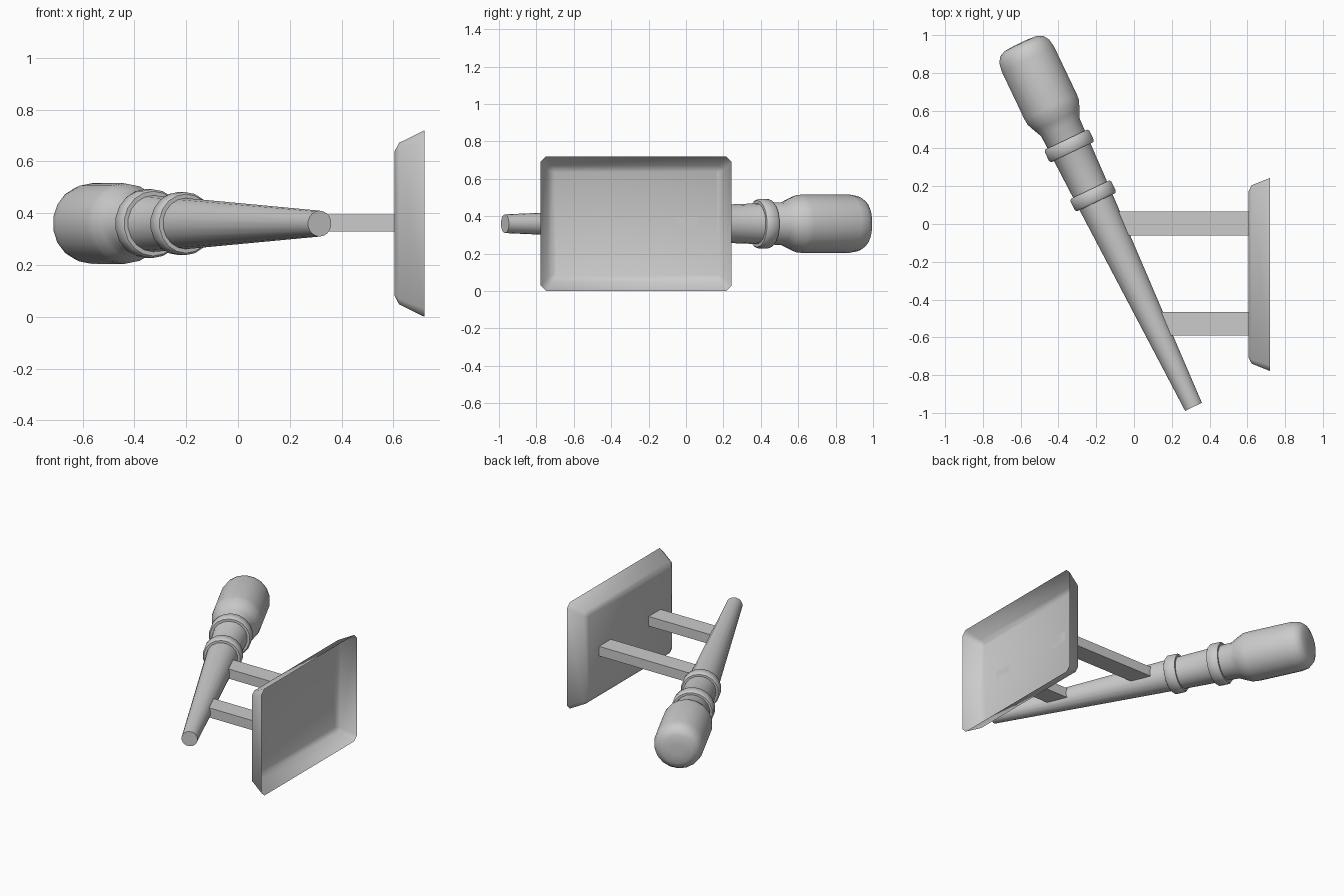
import bpy, bmesh, math
from mathutils import Vector, Matrix

if "Cube" in bpy.data.objects:
    bpy.data.objects.remove(bpy.data.objects["Cube"])

# Torch axis: lies in the horizontal plane at z = 0.36
BASE = Vector((0.315, -0.968, 0.36))
AXIS = Vector((-0.43, 0.903, 0)).normalized()
PLACE = Matrix.Translation(BASE) @ AXIS.to_track_quat('Z', 'X').to_matrix().to_4x4()


def finish(name, bm, angle=None):
    mesh = bpy.data.meshes.new(name)
    bm.to_mesh(mesh)
    bm.free()
    obj = bpy.data.objects.new(name, mesh)
    bpy.context.collection.objects.link(obj)
    if angle:
        bpy.ops.object.select_all(action='DESELECT')
        obj.select_set(True)
        bpy.context.view_layer.objects.active = obj
        bpy.ops.object.shade_smooth_by_angle(angle=math.radians(angle))
    return obj


def skin(bm, loops, closed=False):
    """Bridge consecutive vertex loops with quads."""
    pairs = list(zip(loops, loops[1:]))
    if closed:
        pairs.append((loops[-1], loops[0]))
    for a, b in pairs:
        for i in range(len(a)):
            j = (i + 1) % len(a)
            bm.faces.new((a[i], a[j], b[j], b[i]))


def lathe(name, profile, closed=False, sides=18):
    """Turn (distance along axis, radius) points around the torch axis."""
    bm = bmesh.new()
    loops = []
    for t, r in profile:
        loops.append([bm.verts.new(PLACE @ Vector((
            r * math.cos(2 * math.pi * i / sides),
            r * math.sin(2 * math.pi * i / sides), t))) for i in range(sides)])
    skin(bm, loops, closed)
    if not closed:
        bm.faces.new(loops[0][::-1])
        bm.faces.new(loops[-1])
    bmesh.ops.recalc_face_normals(bm, faces=bm.faces[:])
    return finish(name, bm, 40)


# Tapered handle with flared, rounded head
lathe("torch_body", [(0, 0.05), (1.237, 0.1), (1.64, 0.114), (1.68, 0.133),
                     (1.725, 0.153), (1.76, 0.156), (2.04, 0.156), (2.085, 0.148),
                     (2.115, 0.128), (2.13, 0.095), (2.134, 0.04)])

# Two collars around the handle
for name, t, r in (("lower_collar", 1.237, 0.122), ("upper_collar", 1.53, 0.133)):
    lathe(name, [(t - 0.037, r - 0.035), (t - 0.037, r - 0.008), (t - 0.027, r),
                 (t + 0.027, r), (t + 0.037, r - 0.008), (t + 0.037, r - 0.035)],
          closed=True)

# Bracket arms from the handle to the wall plate
for name, x0, y in (("upper_arm", -0.09, 0.002), ("lower_arm", 0.14, -0.528)):
    bm = bmesh.new()
    size = Matrix.Diagonal((0.605 - x0, 0.126, 0.065, 1))
    centre = Matrix.Translation(((x0 + 0.605) / 2, y, 0.3625))
    bmesh.ops.create_cube(bm, size=1, matrix=centre @ size)
    finish(name, bm)

# Thin dished wall plate, open towards +x, with clipped corners
bm = bmesh.new()
loops = []
for x, hy, hz, c in ((0.605, 0.437, 0.28, 0.008), (0.622, 0.472, 0.312, 0.022),
                     (0.72, 0.511, 0.36, 0.03)):
    corners = []
    for sy, sz in ((1, 1), (-1, 1), (-1, -1), (1, -1)):
        pair = [(sy * hy, sz * (hz - c)), (sy * (hy - c), sz * hz)]
        corners += pair if sy * sz > 0 else pair[::-1]
    loops.append([bm.verts.new((x, y - 0.267, z + 0.36)) for y, z in corners])
skin(bm, loops)
bm.faces.new(loops[0])
bmesh.ops.recalc_face_normals(bm, faces=bm.faces[:])
finish("wall_plate", bm, 50)
